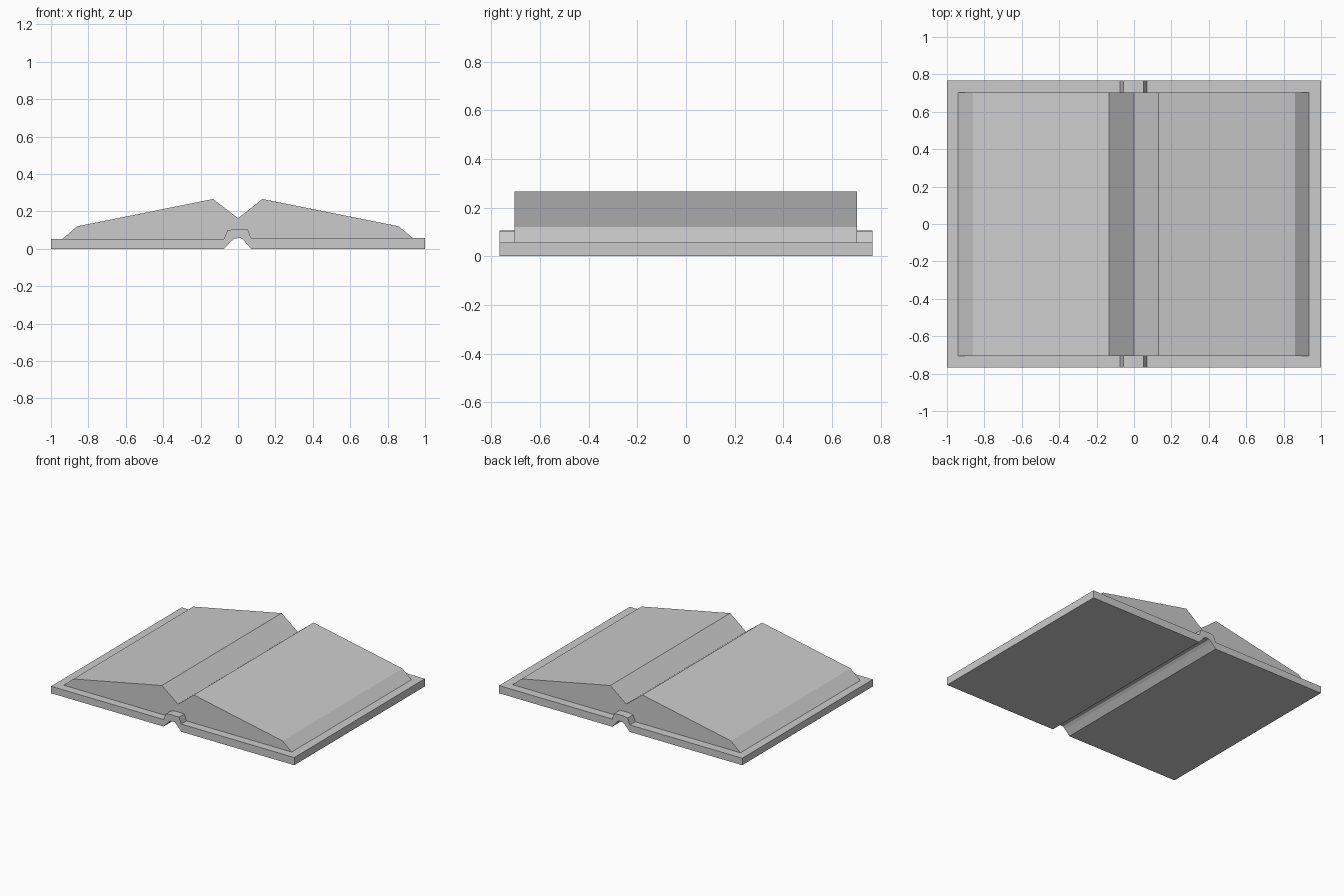
import bpy
import bmesh

if "Cube" in bpy.data.objects:
    bpy.data.objects.remove(bpy.data.objects["Cube"], do_unlink=True)

grey = bpy.data.materials.new("plain grey")
grey.use_nodes = True
colour = (0.6, 0.6, 0.6, 1)
grey.diffuse_color = colour
grey.node_tree.nodes["Principled BSDF"].inputs["Base Color"].default_value = colour


def extrude_profile(name, profile, y_front, y_back):
    """Sweep a closed x-z outline along y into a solid."""
    bm = bmesh.new()
    face = bm.faces.new([bm.verts.new((x, y_front, z)) for x, z in profile])
    swept = bmesh.ops.extrude_face_region(bm, geom=[face])["geom"]
    moved = [v for v in swept if isinstance(v, bmesh.types.BMVert)]
    bmesh.ops.translate(bm, verts=moved, vec=(0, y_back - y_front, 0))
    bmesh.ops.recalc_face_normals(bm, faces=bm.faces)
    mesh = bpy.data.meshes.new(name)
    bm.to_mesh(mesh)
    bm.free()
    mesh.materials.append(grey)
    obj = bpy.data.objects.new(name, mesh)
    bpy.context.collection.objects.link(obj)
    return obj


# Cover: two flat boards joined by a raised, hollow spine
cover_under = [(-1, 0), (-0.075, 0), (-0.035, 0.042), (-0.018, 0.055),
               (0.015, 0.058), (0.03, 0.045), (0.07, 0), (1, 0)]
cover_upper = [(1, 0.057), (0.07, 0.057), (0.052, 0.104), (-0.02, 0.105),
               (-0.057, 0.098), (-0.075, 0.052), (-1, 0.052)]
extrude_profile("book_cover", cover_under + cover_upper, -0.767, 0.767)

# Pages: two sloping stacks meeting in a central valley, resting on the cover
page_top = [(-0.94, 0.052), (-0.86, 0.12), (-0.133, 0.266), (0, 0.163),
            (0.13, 0.266), (0.86, 0.12), (0.935, 0.057)]
page_under = cover_upper[1:-1]
extrude_profile("page_block", page_top + page_under, -0.705, 0.703)
